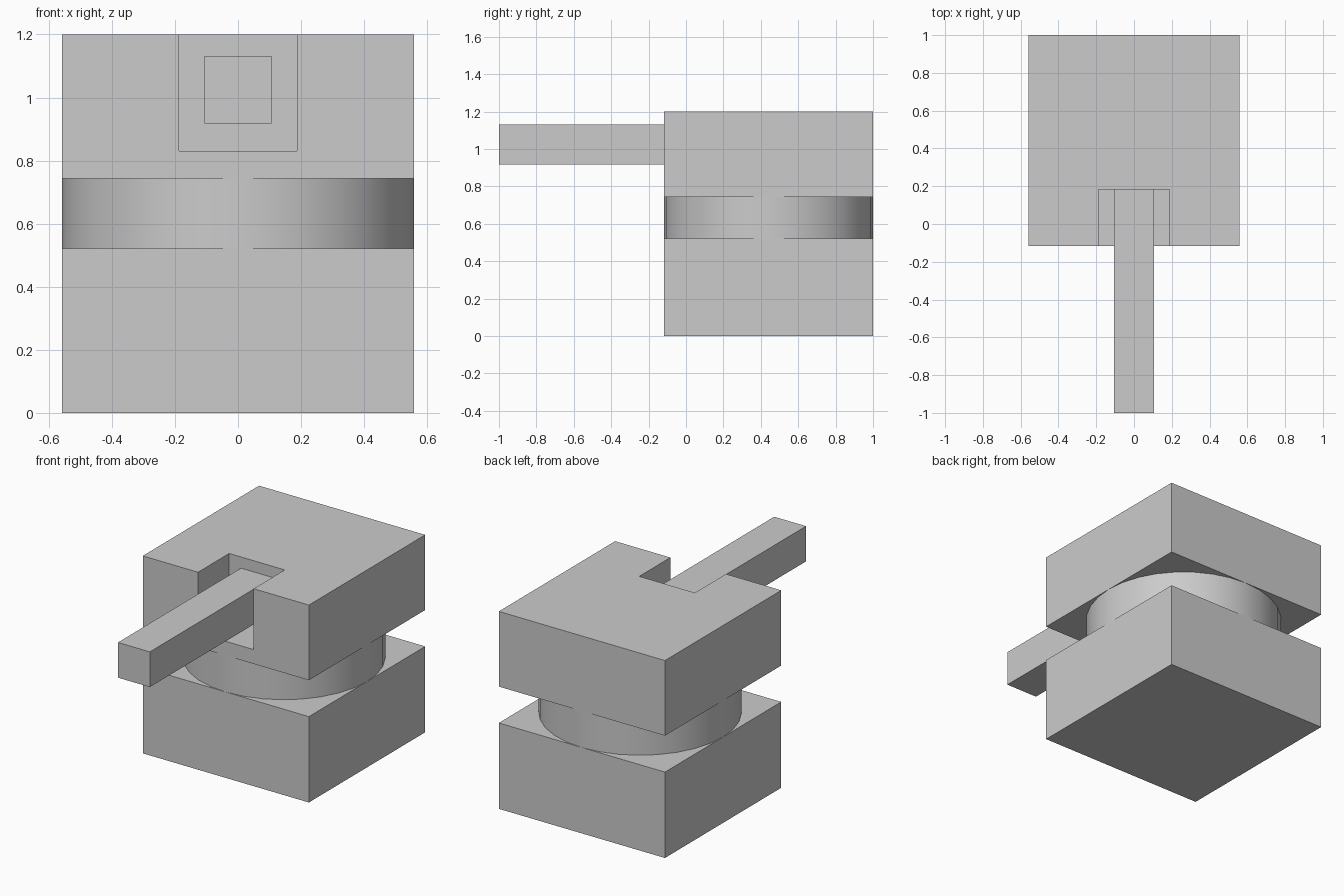
import bpy

if "Cube" in bpy.data.objects:
    bpy.data.objects.remove(bpy.data.objects["Cube"])

H = 0.5585            # half width of the square blocks
CY = 1.0 - H          # centre of the body along y


def box(name, x0, x1, y0, y1, z0, z1):
    bpy.ops.mesh.primitive_cube_add(size=1, location=((x0 + x1) / 2, (y0 + y1) / 2, (z0 + z1) / 2))
    ob = bpy.context.object
    ob.name = name
    ob.scale = (x1 - x0, y1 - y0, z1 - z0)
    bpy.ops.object.transform_apply(location=False, rotation=False, scale=True)
    return ob


# Base block
box("base_block", -H, H, CY - H, CY + H, 0, 0.522)

# Round turning neck between the blocks
bpy.ops.mesh.primitive_cylinder_add(vertices=32, radius=H, depth=0.221, location=(0, CY, 0.6325))
bpy.context.object.name = "swivel_neck"
bpy.ops.object.shade_smooth_by_angle()

# Upper block with an open notch in its front
head = box("upper_block", -H, H, CY - H, CY + H, 0.743, 1.2)
cutter = box("notch_cutter", -0.187, 0.187, CY - H - 0.2, 0.182, 0.83, 1.4)
cutter.hide_render = True
mod = head.modifiers.new("notch", 'BOOLEAN')
mod.operation = 'DIFFERENCE'
mod.solver = 'EXACT'
mod.object = cutter
bpy.context.view_layer.objects.active = head
bpy.ops.object.modifier_apply(modifier="notch")
bpy.data.objects.remove(cutter)

# Barrel bar projecting from the notch
box("barrel", -0.107, 0.107, -1.0, 0.182, 0.918, 1.132)
